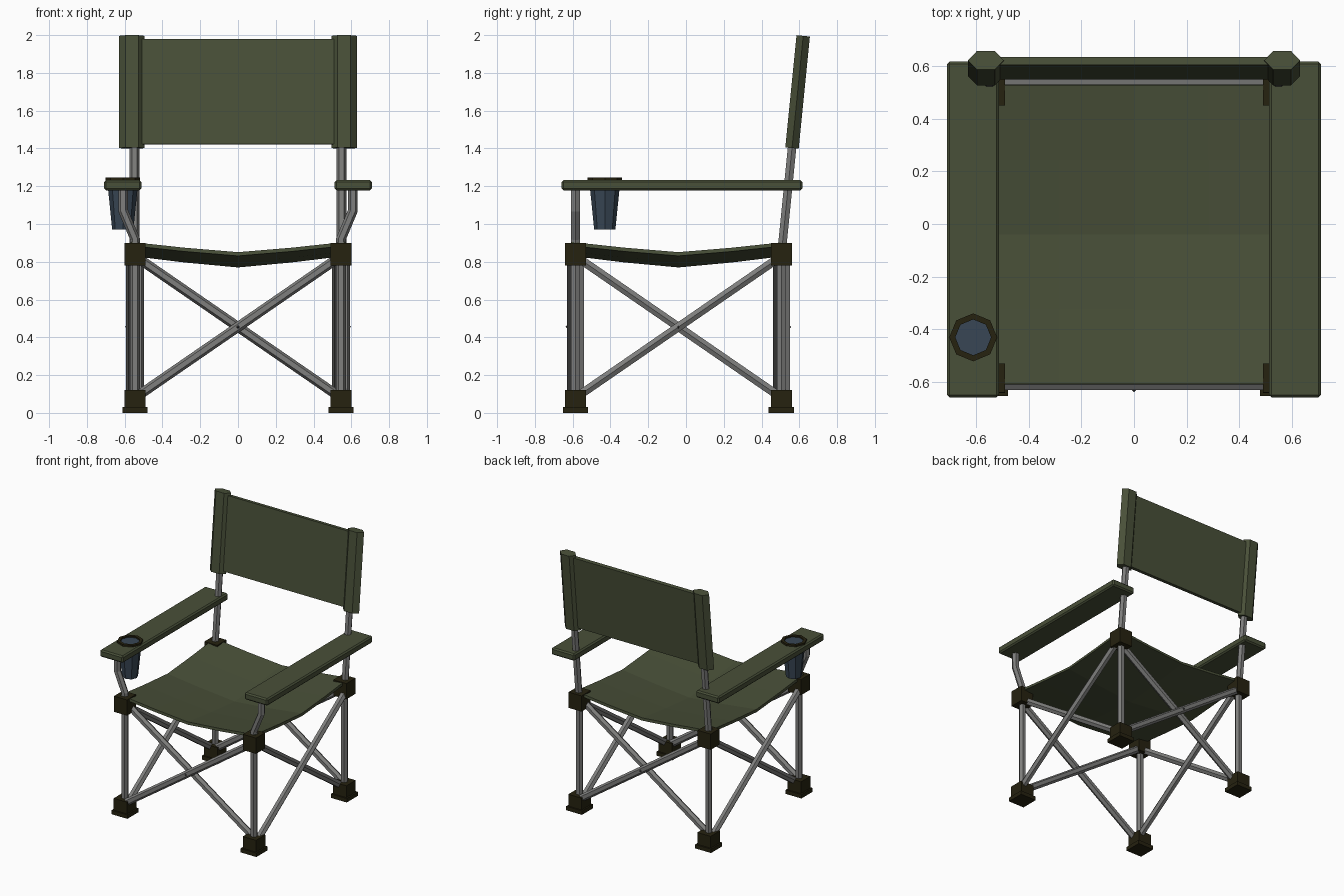
import bpy, bmesh, math
from mathutils import Vector, Matrix

if "Cube" in bpy.data.objects:
    bpy.data.objects.remove(bpy.data.objects["Cube"])


def material(name, rgb):
    m = bpy.data.materials.new(name)
    m.diffuse_color = (*rgb, 1)
    m.use_nodes = True
    m.node_tree.nodes["Principled BSDF"].inputs["Base Color"].default_value = m.diffuse_color
    return m


GREEN = material("olive canvas", (0.066, 0.080, 0.040))
STEEL = material("grey steel", (0.21, 0.21, 0.205))
DARK = material("dark olive plastic", (0.019, 0.016, 0.005))
BLUE = material("slate blue cup", (0.040, 0.062, 0.090))
RIVET = material("dark rivet metal", (0.06, 0.06, 0.06))

L = 0.545        # half spacing of the legs
CY = -0.04       # y of the frame centre
FRONT, BACK = CY - L, CY + L


def finish(name, bm, mat):
    bmesh.ops.recalc_face_normals(bm, faces=bm.faces)
    me = bpy.data.meshes.new(name)
    bm.to_mesh(me)
    bm.free()
    me.materials.append(mat)
    ob = bpy.data.objects.new(name, me)
    bpy.context.collection.objects.link(ob)
    return ob


def box(name, lo, hi, mat, bevel=0):
    lo, hi = Vector(lo), Vector(hi)
    bm = bmesh.new()
    bmesh.ops.create_cube(bm, size=1, matrix=Matrix.Translation((lo + hi) / 2)
                          @ Matrix.Diagonal((*(hi - lo), 1)))
    if bevel:
        bmesh.ops.bevel(bm, geom=bm.edges[:], offset=bevel, segments=1, affect='EDGES')
    return finish(name, bm, mat)


def tube(name, pts, mat, ru=0.026, rv=0.026, sides=6):
    """Low-poly tube along a path, with elliptical section."""
    pts = [Vector(p) for p in pts]
    bm = bmesh.new()
    rings = []
    for i, p in enumerate(pts):
        d = Vector((0, 0, 0))
        if i > 0:
            d += (p - pts[i - 1]).normalized()
        if i < len(pts) - 1:
            d += (pts[i + 1] - p).normalized()
        d.normalize()
        u = d.cross(Vector((0, 1, 0))).normalized()
        v = d.cross(u)
        angles = [2 * math.pi * k / sides for k in range(sides)]
        rings.append([bm.verts.new(p + u * ru * math.cos(a) + v * rv * math.sin(a)) for a in angles])
    for a, b in zip(rings, rings[1:]):
        for k in range(sides):
            j = (k + 1) % sides
            bm.faces.new((a[k], a[j], b[j], b[k]))
    bm.faces.new(rings[0])
    bm.faces.new(rings[-1])
    return finish(name, bm, mat)


def block(name, x, y, z0, z1, h):
    return box(name, (x - h, y - h, z0), (x + h, y + h, z1), DARK)


# Legs with feet and corner connectors
for sx, side in ((-1, "left"), (1, "right")):
    for y, end in ((FRONT, "front"), (BACK, "back")):
        x, tag = sx * L, f"{end}_{side}"
        block(f"foot_pad_{tag}", x, y, 0, 0.03, 0.067)
        block(f"foot_socket_{tag}", x, y, 0.03, 0.12, 0.056)
        block(f"connector_{tag}", x, y, 0.78, 0.90, 0.055)
        tube(f"leg_{tag}", [(x, y, 0.1), (x, y, 0.8)], STEEL)

# Crossed braces on the four sides, one bar outside the other, with a rivet
for i, side in enumerate(("front", "right", "back", "left")):
    rot = Matrix.Translation((0, CY, 0)) @ Matrix.Rotation(i * math.pi / 2, 4, 'Z')
    for s in (-1, 1):
        off = -L - 0.022 * s
        tube(f"brace_{side}_{'outer' if s > 0 else 'inner'}",
             [rot @ Vector((-s * L, off, 0.08)), rot @ Vector((s * L, off, 0.83))], STEEL)
    bm = bmesh.new()
    bmesh.ops.create_uvsphere(bm, u_segments=4, v_segments=2, radius=0.022,
                              matrix=rot @ Matrix.Translation((0, -L - 0.031, 0.455)))
    finish(f"brace_rivet_{side}", bm, RIVET)

# Sagging seat cloth
bm = bmesh.new()
bmesh.ops.create_grid(bm, x_segments=4, y_segments=4, size=0.567)
for v in bm.verts:
    a = 1 - abs(v.co.x / 0.567) ** 1.2
    b = 1 - abs(v.co.y / 0.567) ** 1.2
    v.co.z = 0.905 - 0.054 * (a + b) - 0.007 * a * b
    v.co.y += CY
seat = finish("seat", bm, GREEN)
mod = seat.modifiers.new("thickness", 'SOLIDIFY')
mod.thickness = 0.02
mod.offset = -1


# Reclined back posts, sleeves and back panel
def back_y(z):
    return BACK - 0.002 + 0.1 * (z - 0.82)


for sx, side in ((-1, "left"), (1, "right")):
    tube(f"back_post_{side}", [(sx * 0.548, back_y(z), z) for z in (0.82, 1.5)], STEEL)
    tube(f"back_sleeve_{side}", [(sx * 0.562, back_y(z), z) for z in (1.402, 1.996)],
         GREEN, 0.068, 0.041)

panel = box("back_panel", (-0.53, -0.015, -0.28), (0.53, 0.015, 0.28), GREEN)
panel.data.transform(Matrix.Translation((0, back_y(1.7), 1.7))
                     @ Matrix.Rotation(-math.atan(0.1), 4, 'X'))

# Armrests on bent front supports
for sx, side in ((-1, "left"), (1, "right")):
    box(f"armrest_{side}", (min(sx * 0.512, sx * 0.709), -0.658, 1.178),
        (max(sx * 0.512, sx * 0.709), 0.616, 1.232), GREEN, 0.01)
    tube(f"arm_support_{side}",
         [(sx * L, FRONT, 0.85), (sx * L, FRONT, 0.92),
          (sx * 0.608, FRONT, 1.07), (sx * 0.608, FRONT, 1.2)], STEEL)

# Cup holder hanging through the left armrest
CUP = (-0.61, -0.43)
bm = bmesh.new()
bmesh.ops.create_cone(bm, cap_ends=True, segments=8, radius1=0.056, radius2=0.083, depth=0.265,
                      matrix=Matrix.Translation((*CUP, 1.1025)))
finish("cup_holder", bm, BLUE)

# Rim: square section spun round the cup in eight steps
bm = bmesh.new()
loops = []
for k in range(8):
    a = k * math.pi / 4
    loops.append([bm.verts.new((CUP[0] + r * math.cos(a), CUP[1] + r * math.sin(a), z))
                  for r, z in ((0.091, 1.225), (0.091, 1.245), (0.068, 1.245), (0.068, 1.225))])
for k in range(8):
    a, b = loops[k], loops[(k + 1) % 8]
    for j in range(4):
        bm.faces.new((a[j], b[j], b[(j + 1) % 4], a[(j + 1) % 4]))
finish("cup_rim", bm, DARK)
